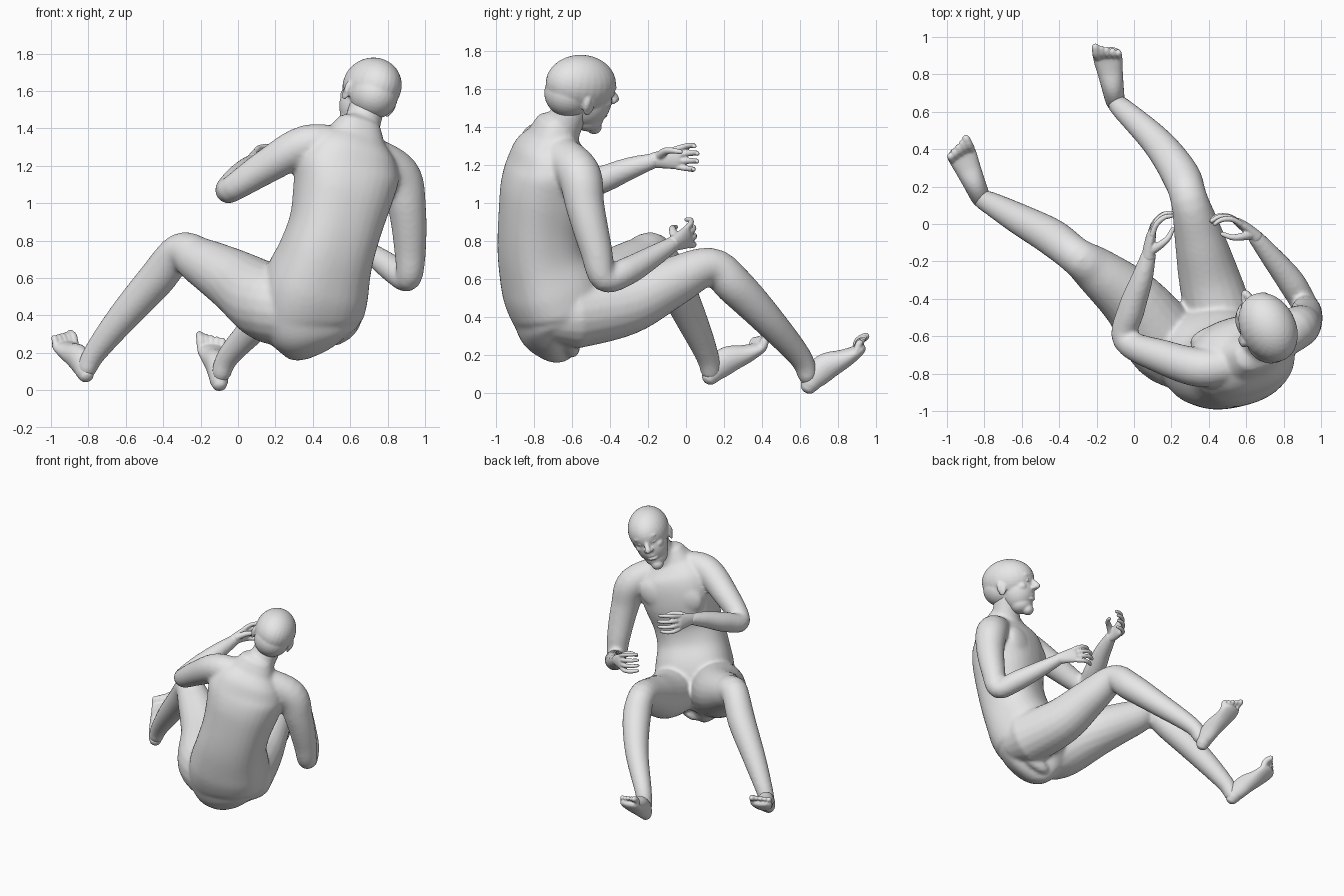
import bpy, bmesh
from math import sin, cos, tau
from mathutils import Vector, Matrix

cube = bpy.data.objects.get("Cube")
if cube:
    bpy.data.objects.remove(cube, do_unlink=True)

skin = bpy.data.materials.new("skin_grey")
skin.use_nodes = True
skin.diffuse_color = (0.8, 0.8, 0.8, 1)
skin.node_tree.nodes["Principled BSDF"].inputs["Base Color"].default_value = (0.8, 0.8, 0.8, 1)


def spline(keys, steps):
    """Catmull-Rom samples through position + radius keys."""
    keys = [Vector(k if len(k) == 5 else (*k, k[3])) for k in keys]
    k = [keys[0]] + keys + [keys[-1]]
    out = []
    for a, b, c, d in zip(k, k[1:], k[2:], k[3:]):
        for i in range(steps):
            t = i / steps
            out.append(0.5 * (2 * b + (c - a) * t + (2 * a - 5 * b + 4 * c - d) * t * t
                              + (3 * b - a - 3 * c + d) * t ** 3))
    return out + [keys[-1]]


def tube(bm, keys, hint=(0.1, 0.5, 1), sides=20, steps=5, power=2):
    """Round-ended tube; hint aims its first radius, power above 2 squares its section."""
    pts = spline(keys, steps)
    rings = []
    section = []
    for j in range(sides):
        c, s = cos(tau * j / sides), sin(tau * j / sides)
        k = (abs(c) ** power + abs(s) ** power) ** (-1 / power)
        section.append((c * k, s * k))
    for i, p in enumerate(pts):
        t = (pts[min(i + 1, len(pts) - 1)] - pts[max(i - 1, 0)]).xyz.normalized()
        w, d = p[3], p[4]
        caps = [(0, 1)]
        if i == 0:
            caps = [(-0.95, 0.3), (-0.7, 0.7), (0, 1)]
        elif i == len(pts) - 1:
            caps = [(0, 1), (0.7, 0.7), (0.95, 0.3)]
        side = Vector(hint)
        side = (side - t * side.dot(t)).normalized()
        up = t.cross(side)
        for shift, size in caps:
            o = p.xyz + t * shift * min(w, d)
            rings.append([bm.verts.new(o + (side * w * c + up * d * s) * size) for c, s in section])
    for r, q in zip(rings, rings[1:]):
        for j in range(sides):
            n = (j + 1) % sides
            bm.faces.new((r[j], r[n], q[n], q[j]))
    bm.faces.new(rings[0][::-1])
    bm.faces.new(rings[-1])


def frame(origin, x, y, z):
    m = Matrix((x, y, z)).transposed().to_4x4()
    m.translation = origin
    return m


def blob(bm, basis, centre, radii):
    m = basis @ Matrix.Translation(centre) @ Matrix.Diagonal((*radii, 1))
    bmesh.ops.create_uvsphere(bm, u_segments=28, v_segments=18, radius=1, matrix=m)


def finish(name, bm, voxel, smooth):
    """Fuse the overlapping shapes into one smooth skin."""
    bmesh.ops.recalc_face_normals(bm, faces=bm.faces)
    me = bpy.data.meshes.new(name)
    bm.to_mesh(me)
    bm.free()
    me.materials.append(skin)
    ob = bpy.data.objects.new(name, me)
    bpy.context.collection.objects.link(ob)
    fuse = ob.modifiers.new("fuse", "REMESH")
    fuse.mode = "VOXEL"
    fuse.voxel_size = voxel
    fuse.use_smooth_shade = True
    soft = ob.modifiers.new("soften", "SMOOTH")
    soft.factor = 0.5
    soft.iterations = smooth


# Torso, from seat to neck base
across = Vector((0.95, 0.3, 0)).normalized()
bm = bmesh.new()
tube(bm, [(.41, -.61, .25, .12, .05), (.40, -.63, .27, .19, .15), (.39, -.65, .33, .255, .215),
          (.39, -.665, .42, .28, .24), (.42, -.71, .56, .28, .25), (.47, -.755, .72, .252, .225),
          (.52, -.76, .88, .245, .22), (.56, -.735, 1.05, .265, .235), (.585, -.715, 1.18, .28, .22),
          (.61, -.71, 1.28, .24, .185), (.63, -.70, 1.355, .16, .125)], across, 36, power=2.4)
# Neck
tube(bm, [(.62, -.70, 1.30, .13), (.66, -.645, 1.41, .10), (.695, -.58, 1.54, .095)])
# Chest muscles
chest = frame((.525, -.57, 1.13), across, Vector((-.3, .95, 0)).normalized(), Vector((.15, .05, 1)))
for s in (-1, 1):
    blob(bm, chest, (s * .095, 0, 0), (.14, .06, .12))
# Arms, shoulder to wrist
tube(bm, [(.58, -.74, 1.31, .09), (.37, -.77, 1.315, .105), (.15, -.71, 1.195, .092),
          (-.045, -.62, 1.07, .07), (-.015, -.46, 1.115, .073), (.04, -.3, 1.18, .06),
          (.08, -.16, 1.225, .04)])
tube(bm, [(.68, -.68, 1.27, .10), (.855, -.565, 1.155, .115), (.903, -.53, .98, .102),
          (.92, -.475, .76, .086), (.91, -.43, .602, .071), (.84, -.31, .64, .074),
          (.73, -.17, .72, .058), (.64, -.06, .79, .04)])
# Legs, hip to heel
tube(bm, [(.32, -.70, .43, .2), (.17, -.635, .465, .21), (0, -.42, .575, .172), (-.2, -.25, .69, .128),
          (-.31, -.17, .74, .1), (-.44, -.07, .59, .1), (-.62, .03, .385, .083),
          (-.765, .11, .2, .062), (-.81, .13, .11, .052)])
tube(bm, [(.49, -.6, .42, .19), (.41, -.32, .47, .168), (.35, -.08, .58, .134),
          (.295, .13, .665, .1), (.25, .26, .56, .102), (.13, .43, .385, .085),
          (-.045, .60, .19, .062), (-.09, .64, .09, .052)])
finish("body", bm, 0.013, 7)


def foot(name, heel, toe, inner):
    """Foot with five toes; inner is the side of the big toe along x."""
    bm = bmesh.new()
    heel, toe = Vector(heel), Vector(toe)
    length = (toe - heel).length
    f = (toe - heel) / length
    s = f.cross(Vector((0, 0, 1))).normalized()
    u = s.cross(f)
    sole = [(0, 0, .048, .05), (.12, .02, .054, .067), (.32, .028, .06, .072),
            (.55, .01, .07, .053), (.72, .002, .078, .038), (.82, .003, .074, .03)]
    tube(bm, [(*(heel + f * t * length + u * h), w, d) for t, h, w, d in sole], s)
    for i in range(5):
        r = .024 if i == 0 else .018
        root = heel + s * inner * (.055 - i * .029) + f * (.8 - i * .015) * length + u * .008
        mid = root + f * .035 + u * .028
        tip = root + f * (.078 - i * .008) + u * .026
        tube(bm, [(*root, r), (*mid, r), (*tip, r * .9)], s, 10, 3)
    finish(name, bm, 0.007, 3)


foot("right_foot", (-.815, .13, .09), (-.955, .45, .275), 1)
foot("left_foot", (-.1, .65, .043), (-.155, .975, .27), -1)


def hand(name, wrist, f, b, n):
    """Half-curled hand: f along it, b towards the first finger, n out of the palm."""
    bm = bmesh.new()
    f = Vector(f).normalized()
    n = Vector(n)
    n = (n - f * n.dot(f)).normalized()
    b_hint = Vector(b)
    b = f.cross(n)
    if b.dot(b_hint) < 0:
        b = -b
    at = lambda x, y, z: Vector(wrist) + f * x + b * y + n * z
    tube(bm, [(*at(-.02, 0, 0), .04, .038), (*at(.04, 0, -.004), .049, .03),
              (*at(.1, 0, 0), .059, .025), (*at(.12, 0, .004), .053, .02)], b)
    for i, size in enumerate((.95, 1.05, 1, .8)):
        y = .046 - i * .031
        tube(bm, [(*at(.11, y, 0), .0165), (*at(.11 + .06 * size, y * 1.25, .012), .0155),
                  (*at(.11 + .105 * size, y * 1.35, .048), .0145),
                  (*at(.11 + .12 * size, y * 1.3, .09), .012)], b, 10, 4)
    tube(bm, [(*at(.02, .02, .01), .024), (*at(.06, .045, .05), .021),
              (*at(.10, .05, .085), .0165), (*at(.15, .04, .105), .013)], b, 10, 4)
    finish(name, bm, 0.006, 2)


hand("right_hand", (.08, -.16, 1.225), (.12, .95, .1), (.1, -.2, 1), (1, 0, -.1))
hand("left_hand", (.64, -.06, .79), (-.77, .66, .3), (.2, 0, 1), (-.6, -.8, 0))

# Head frame: side, forward, up
side = Vector((.84, .42, -.35)).normalized()
ahead = Vector((-.46, .88, -.05))
ahead = (ahead - side * ahead.dot(side)).normalized()
skull = frame((.717, -.553, 1.625), side, ahead, side.cross(ahead))
bm = bmesh.new()
blob(bm, skull, (0, 0, 0), (.147, .195, .155))              # cranium
blob(bm, skull, (0, -.055, -.055), (.128, .135, .125))      # back of skull
blob(bm, skull, (0, .065, -.09), (.115, .125, .145))        # face
blob(bm, skull, (0, .08, -.185), (.085, .085, .07))         # jaw
blob(bm, skull, (0, .13, -.23), (.045, .042, .042))         # chin
blob(bm, skull, (0, .16, .012), (.085, .03, .022))          # brow
tube(bm, [(*(skull @ Vector((0, .17, .0))), .014), (*(skull @ Vector((0, .195, -.04))), .018),
          (*(skull @ Vector((0, .22, -.07))), .023)], side, 12)
for z in (-.132, -.16):
    blob(bm, skull, (0, .168, z), (.04, .022, .012))        # lips
for s in (-1, 1):
    blob(bm, skull, (s * .018, .2, -.08), (.018, .02, .015))    # nostrils
    blob(bm, skull, (s * .07, .12, -.07), (.035, .045, .035))   # cheeks
    blob(bm, skull, (s * .136, -.0, -.075), (.014, .032, .052))  # ears
    blob(bm, skull, (s * .146, -.016, -.06), (.012, .02, .04))
finish("head", bm, 0.008, 3)

# Eyes
for s, name in ((-1, "right_eye"), (1, "left_eye")):
    bm = bmesh.new()
    blob(bm, skull, (s * .048, .157, -.028), (.024, .024, .016))
    finish(name, bm, 0.004, 2)
